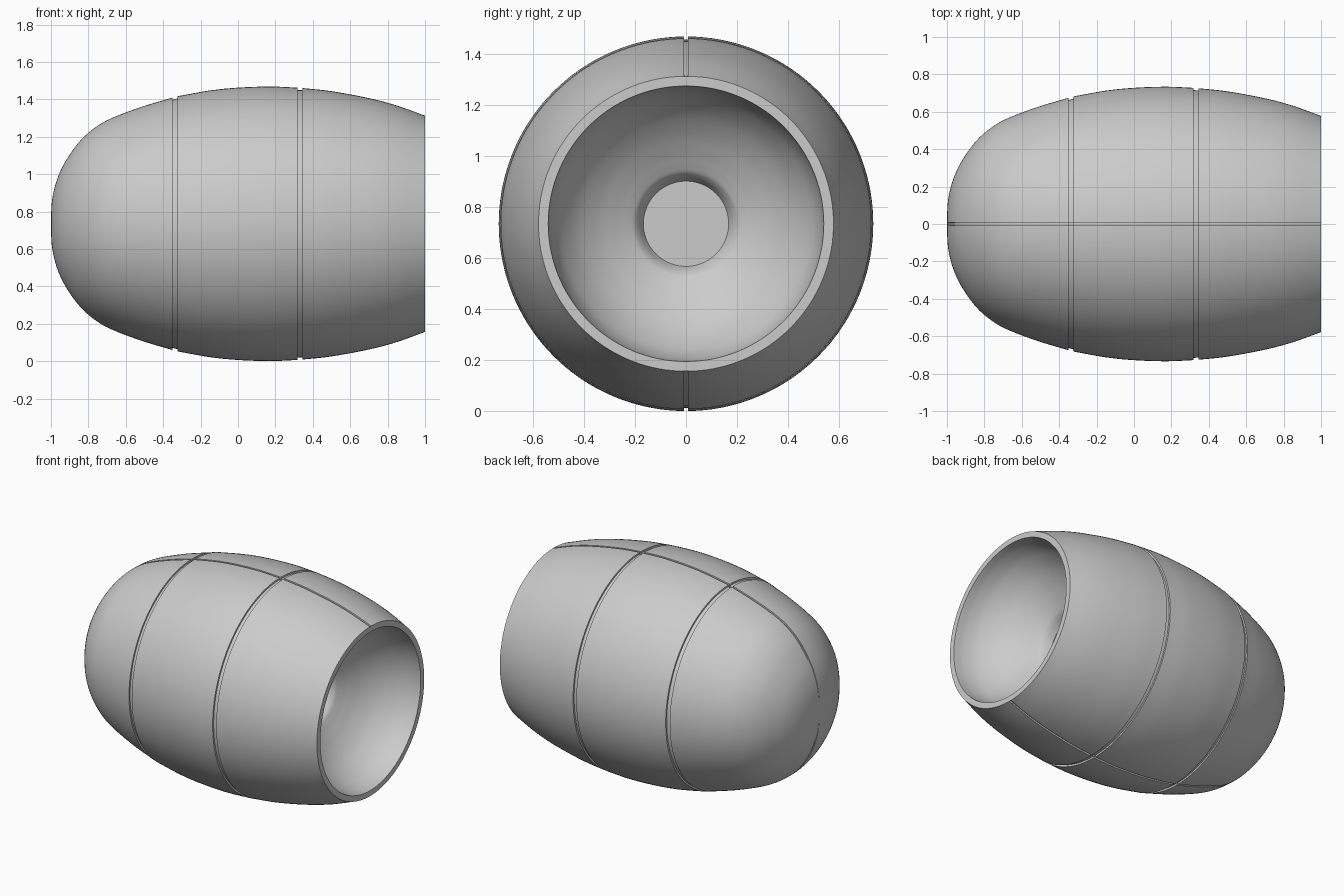
import bpy, bmesh, math
from mathutils import Vector

AXIS_Z = 0.735     # height of the body axis
SEAM = 0.007       # half width of the lengthwise seam
DEPTH = 0.012      # groove depth
HALF = 72          # divisions per half turn

cube = bpy.data.objects.get("Cube")
if cube:
    bpy.data.objects.remove(cube)

grey = bpy.data.materials.new("plain_grey")
grey.use_nodes = True
grey.diffuse_color = (0.6, 0.6, 0.6, 1)
grey.node_tree.nodes["Principled BSDF"].inputs["Base Color"].default_value = (0.6, 0.6, 0.6, 1)


def smooth(points, steps=6):
    """Catmull-Rom curve through (x, radius) points."""
    p = [Vector(q) for q in points]
    p = [2 * p[0] - p[1]] + p + [2 * p[-1] - p[-2]]
    out = []
    for a, b, c, d in zip(p, p[1:], p[2:], p[3:]):
        for i in range(steps):
            t = i / steps
            out.append(0.5 * (2 * b + (c - a) * t + (2 * a - 5 * b + 4 * c - d) * t * t
                              + (3 * b - a - 3 * c + d) * t ** 3))
    return out + [p[-2]]


def ring(x, r, seam_depth):
    """One cross-section, with the seam notched in at top and bottom."""
    r = max(r, 0)
    half = math.asin(min(1, SEAM / r)) if r > 2 * SEAM else 0
    floor = max(r - seam_depth, 0)
    pts = []
    for start in (0, math.pi):
        pts += [(start - half, floor), (start + half, floor)]
        pts += [(start + half + (math.pi - 2 * half) * i / HALF, r) for i in range(HALF + 1)]
    return [Vector((x, q * math.sin(a), AXIS_Z + q * math.cos(a))) for a, q in pts]


def lathe(name, profile, seam_depth=0):
    bm = bmesh.new()
    rows = [[bm.verts.new(v) for v in ring(x, r, seam_depth if r > 0.04 else 0)]
            for x, r in profile]
    for a, b in zip(rows, rows[1:]):
        for i in range(len(a)):
            j = (i + 1) % len(a)
            bm.faces.new((a[i], a[j], b[j], b[i]))
    bmesh.ops.remove_doubles(bm, verts=bm.verts, dist=0.00005)
    bmesh.ops.dissolve_degenerate(bm, edges=bm.edges, dist=0.00005)
    mesh = bpy.data.meshes.new(name)
    bm.to_mesh(mesh)
    bm.free()
    mesh.materials.append(grey)
    obj = bpy.data.objects.new(name, mesh)
    bpy.context.collection.objects.link(obj)
    bpy.ops.object.select_all(action="DESELECT")
    obj.select_set(True)
    bpy.context.view_layer.objects.active = obj
    bpy.ops.object.shade_smooth_by_angle(angle=math.radians(32))
    return obj


def groove(x0, r0, x1, r1):
    return [Vector((x0, r0 - DEPTH)), Vector((x1, r1 - DEPTH))]


# Outer shell: nose, middle and aft sections parted by two ring grooves
nose = smooth([(-1, 0), (-0.995, 0.12), (-0.97, 0.23), (-0.925, 0.33), (-0.85, 0.437),
               (-0.77, 0.51), (-0.68, 0.563), (-0.52, 0.624), (-0.35, 0.675)])
middle = smooth([(-0.324, 0.682), (-0.15, 0.713), (0, 0.728), (0.17, 0.734), (0.318, 0.728)])
aft = smooth([(0.344, 0.726), (0.5, 0.709), (0.7, 0.672), (0.85, 0.632), (1, 0.578)])
lathe("outer_shell", nose + groove(*nose[-1], *middle[0])
      + middle + groove(*middle[-1], *aft[0]) + aft, DEPTH)

# Flat rim around the open end
lathe("end_rim", [(1, 0.578), (1, 0.54)])

# Bowl inside the open end, rolling into a small central recess
bowl = smooth([(1, 0.54), (0.93, 0.528), (0.85, 0.498), (0.76, 0.435), (0.69, 0.357),
               (0.64, 0.28), (0.612, 0.23), (0.595, 0.202), (0.575, 0.185)])
lathe("inner_bowl", bowl + [Vector((0.53, 0.167))])

# Flat plate closing the recess
lathe("recess_plate", [(0.53, 0.167), (0.53, 0)])
